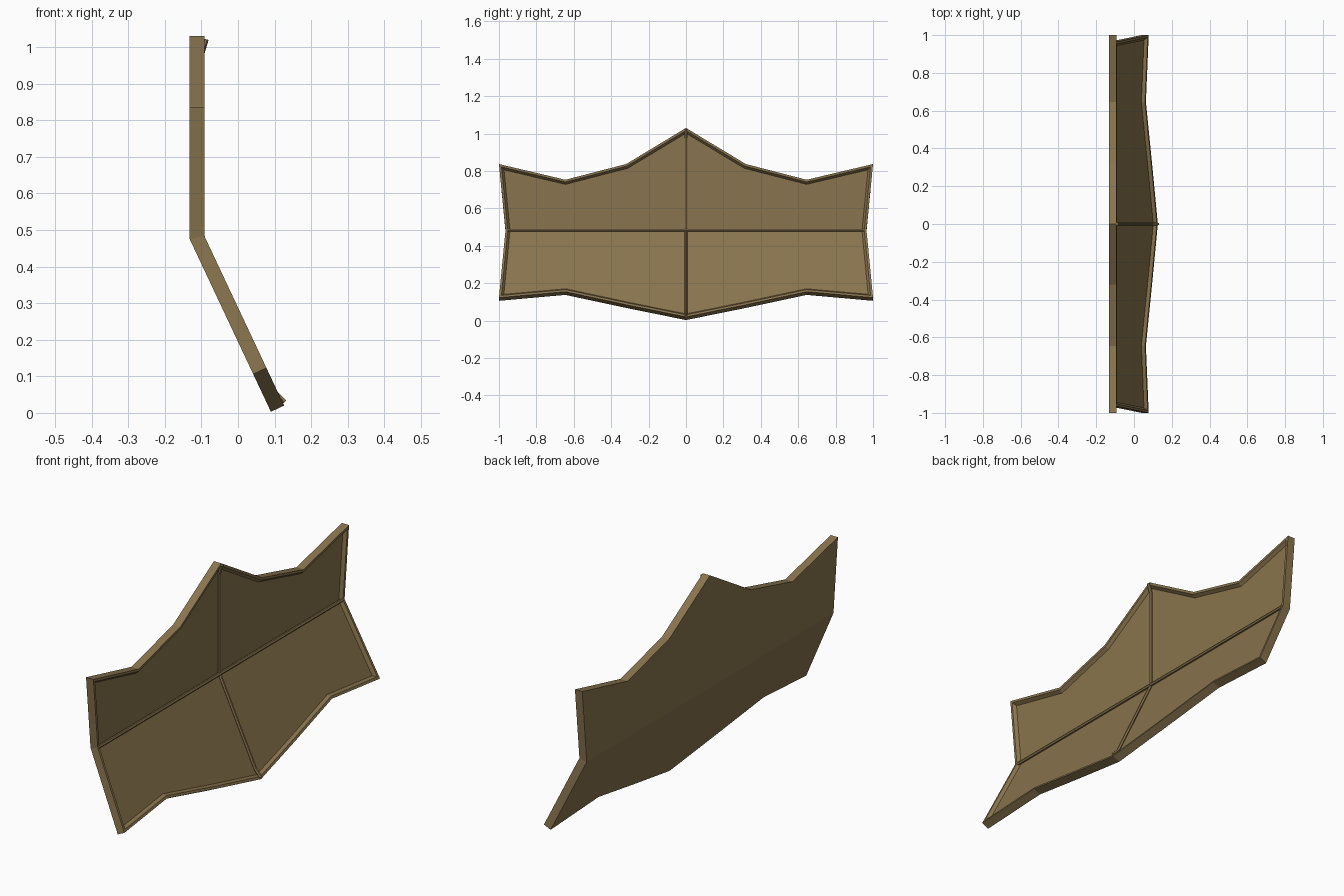
import bpy, bmesh, math
from mathutils import Vector

if "Cube" in bpy.data.objects:
    bpy.data.objects.remove(bpy.data.objects["Cube"])

mat = bpy.data.materials.new("tan")
mat.diffuse_color = (0.25, 0.175, 0.075, 1)
mat.use_nodes = True
mat.node_tree.nodes["Principled BSDF"].inputs["Base Color"].default_value = mat.diffuse_color

T = 0.04                                   # plate thickness
BEND = Vector((-0.132, 0, 0.475))          # back of the fold line
DOWN = Vector((0.222, 0, -0.472))
LEN = DOWN.length
DOWN.normalize()
N_UP, N_LOW = Vector((1, 0, 0)), Vector((-DOWN.z, 0, DOWN.x))
MITRE = (N_UP + N_LOW) / (1 + N_UP.dot(N_LOW))


def place(y, s, d):
    """y across, s along the folded plate (0 = fold), d out of its back."""
    along = Vector((0, 0, s)) if s >= 0 else DOWN * -s
    n = MITRE if abs(s) < 1e-5 else (N_UP if s > 0 else N_LOW)
    return BEND + along + n * d + Vector((0, y, 0))


# right half outline, bottom tip to top tip, then mirrored
half = [(0, -LEN), (0.32, -0.45), (0.645, -0.373), (1, -0.408), (0.965, 0),
        (1, 0.362), (0.645, 0.278), (0.32, 0.362), (0, 0.555)]
outline = half + [(-y, s) for y, s in half[-2:0:-1]]


def inset(pts, w):
    out = []
    for i, p in enumerate(pts):
        p = Vector(p)
        a = (p - Vector(pts[i - 1])).normalized()
        b = (Vector(pts[(i + 1) % len(pts)]) - p).normalized()
        na, nb = Vector((-a.y, a.x)), Vector((-b.y, b.x))
        q = p + (na + nb) * w / (1 + na.dot(nb))
        out.append((q.x, 0 if p.y == 0 else q.y))
    return out


# folded plate with raised rim and recessed front
bm = bmesh.new()
loops = [[bm.verts.new(place(y, s, d)) for y, s in pts] for pts, d in (
    (outline, 0), (outline, T), (inset(outline, 0.012), T),
    (inset(outline, 0.024), 0.025))]
n = len(outline)
for lo, hi in zip(loops, loops[1:]):
    for i in range(n):
        j = (i + 1) % n
        bm.faces.new((lo[i], lo[j], hi[j], hi[i]))
for lp in (loops[0], loops[-1]):
    bm.faces.new(lp[4:13])                 # upper panel
    bm.faces.new(lp[12:] + lp[:5])         # lower panel
bmesh.ops.recalc_face_normals(bm, faces=bm.faces)
me = bpy.data.meshes.new("folded_plate")
bm.to_mesh(me)
bm.free()
me.materials.append(mat)
bpy.context.collection.objects.link(bpy.data.objects.new("folded_plate", me))


def rib(name, pts, r=0.008):
    cu = bpy.data.curves.new(name, 'CURVE')
    cu.dimensions = '3D'
    cu.bevel_depth, cu.bevel_resolution = r, 1
    cu.use_fill_caps = True
    sp = cu.splines.new('POLY')
    sp.points.add(len(pts) - 1)
    for p, q in zip(sp.points, pts):
        p.co = (*place(*q), 1)
    sp.use_smooth = False
    cu.materials.append(mat)
    bpy.context.collection.objects.link(bpy.data.objects.new(name, cu))


# ribs along the fold and up the middle, ends climbing over the rim
rib("fold_rib", [(-0.96, 0, 0.034), (0.96, 0, 0.034)])
rib("upper_rib", [(0, 0, 0.03), (0, 0.5, 0.03), (0, 0.547, 0.044)])
rib("lower_rib", [(0, 0, 0.03), (0, 0.05 - LEN, 0.03), (0, 0.008 - LEN, 0.044)])
